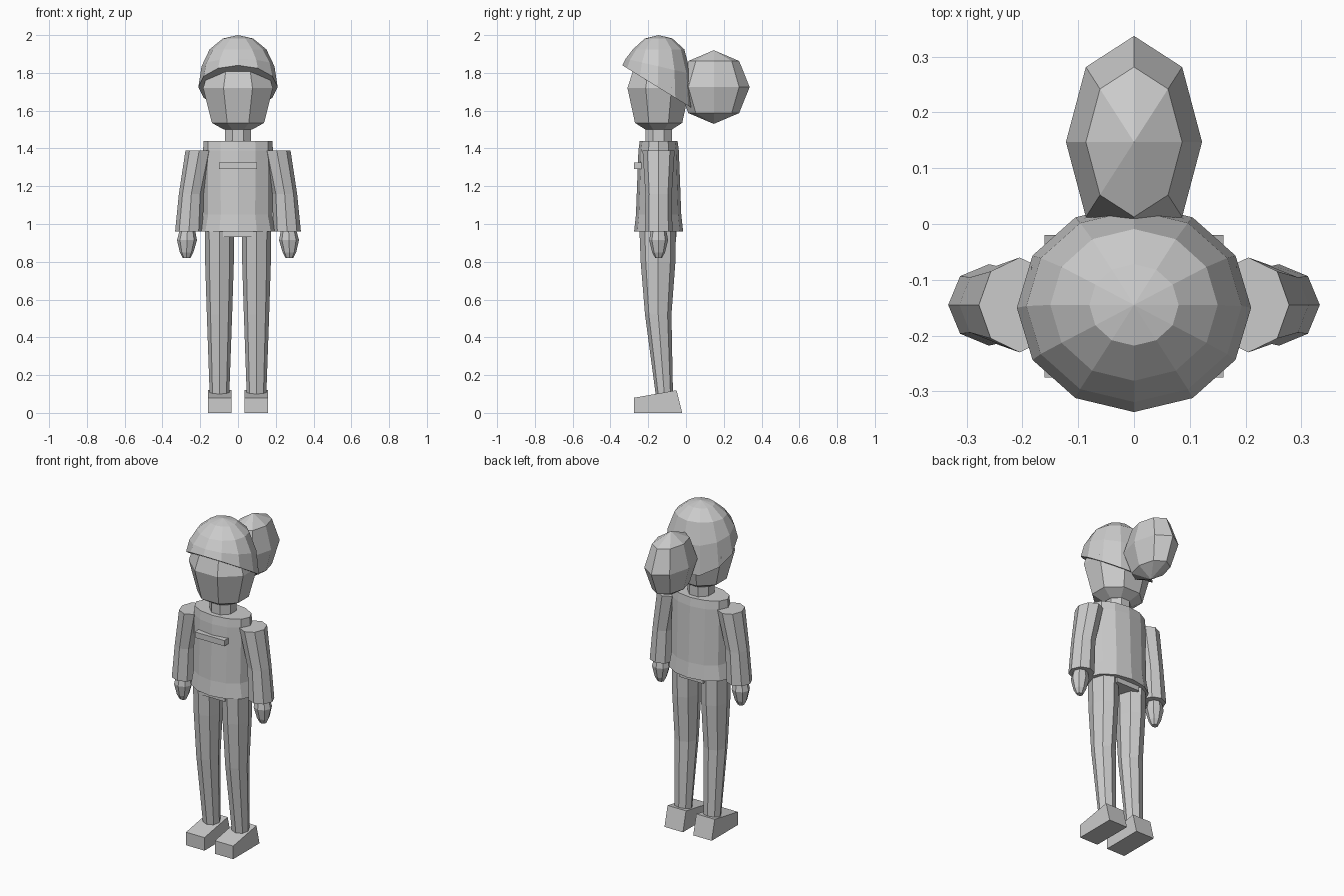
import bpy
import bmesh
import math

cube = bpy.data.objects.get("Cube")
if cube:
    bpy.data.objects.remove(cube, do_unlink=True)

grey = bpy.data.materials.new("plain grey")
grey.use_nodes = True
colour = (0.6, 0.6, 0.6, 1)
grey.diffuse_color = colour
grey.node_tree.nodes["Principled BSDF"].inputs["Base Color"].default_value = colour

BODY_Y = -0.145


def finish(name, bm):
    bmesh.ops.recalc_face_normals(bm, faces=bm.faces)
    mesh = bpy.data.meshes.new(name)
    bm.to_mesh(mesh)
    bm.free()
    mesh.materials.append(grey)
    obj = bpy.data.objects.new(name, mesh)
    bpy.context.collection.objects.link(obj)
    return obj


def loft(name, rings, sides=8, flat_front=False, tip=None):
    """Join elliptical rings (x, y, z, x radius, y radius, forward tilt)."""
    bm = bmesh.new()
    turn = math.pi / sides if flat_front else 0
    grow = 1 / math.cos(turn)
    loops = []
    for x, y, z, rx, ry, tilt in rings:
        loop = []
        for i in range(sides):
            a = math.tau * i / sides + turn
            c, s = math.cos(a) * grow, math.sin(a) * grow
            loop.append(bm.verts.new((x + rx * c, y + ry * s, z - tilt * s)))
        loops.append(loop)
    for low, high in zip(loops, loops[1:]):
        for i in range(sides):
            j = (i + 1) % sides
            bm.faces.new((low[i], low[j], high[j], high[i]))
    bm.faces.new(loops[0])
    if tip:
        top = bm.verts.new(tip)
        for i in range(sides):
            bm.faces.new((loops[-1][i], loops[-1][(i + 1) % sides], top))
    else:
        bm.faces.new(loops[-1])
    return finish(name, bm)


def upright(*rows):
    """Rings on the body axis from (z, x radius, y radius) rows."""
    return [(0, BODY_Y, z, rx, ry, 0) for z, rx, ry in rows]


def prism(name, outline, x0, x1):
    """Push a side outline of (y, z) points across from x0 to x1."""
    bm = bmesh.new()
    a, b = [[bm.verts.new((x, y, z)) for y, z in outline] for x in (x0, x1)]
    bm.faces.new(a)
    bm.faces.new(b)
    for i in range(len(a)):
        j = (i + 1) % len(a)
        bm.faces.new((a[i], a[j], b[j], b[i]))
    return finish(name, bm)


def box(name, x, y0, y1, z0, z1):
    return prism(name, [(y0, z0), (y1, z0), (y1, z1), (y0, z1)], -x, x)


# Head and neck
loft("head", upright((1.5, .075, .07), (1.535, .138, .125),
                     (1.72, .185, .165), (1.86, .14, .12)), flat_front=True)
loft("neck", upright((1.42, .07, .07), (1.51, .07, .07)), flat_front=True)

# Slanted hair cap
loft("hair_cap", [(0, -.15, 1.725, .21, .187, .115),
                  (0, -.147, 1.835, .193, .172, .04),
                  (0, BODY_Y, 1.925, .15, .136, 0),
                  (0, BODY_Y, 1.982, .08, .073, 0)],
     sides=12, tip=(0, BODY_Y, 2))

# Round bun behind the head
bm = bmesh.new()
bmesh.ops.create_uvsphere(bm, u_segments=8, v_segments=4, radius=1)
bmesh.ops.scale(bm, vec=(.122, .19, .195), verts=bm.verts)
bmesh.ops.translate(bm, vec=(0, .147, 1.725), verts=bm.verts)
finish("hair_bun", bm)

# Shirt, chest badge and hips
loft("shirt", upright((.96, .2, .13), (1.05, .182, .12),
                      (1.39, .185, .107), (1.44, .182, .1)), sides=12)
box("chest_badge", .1, -.276, -.235, 1.29, 1.325)
box("hips", .08, -.24, -.05, .93, .98)

# Limbs on both sides
for side, label in ((1, "left"), (-1, "right")):
    loft(label + "_sleeve", [(side * .26, BODY_Y, .96, .073, .073, 0),
                             (side * .247, BODY_Y, 1.16, .066, .07, 0),
                             (side * .205, BODY_Y, 1.39, .073, .085, 0)])
    loft(label + "_hand", [(side * .272, BODY_Y, .82, .02, .018, 0),
                           (side * .272, BODY_Y, .85, .036, .034, 0),
                           (side * .27, BODY_Y, .915, .053, .05, 0),
                           (side * .268, BODY_Y, .97, .04, .04, 0)])
    loft(label + "_leg", [(side * .098, -.115, .1, .052, .046, 0),
                          (side * .098, -.147, .52, .067, .07, 0),
                          (side * .098, -.148, .8, .076, .092, 0),
                          (side * .098, -.15, .98, .077, .097, 0)])
    prism(label + "_shoe", [(-.275, 0), (-.02, 0), (-.05, .12), (-.275, .08)],
          side * .035, side * .16)
